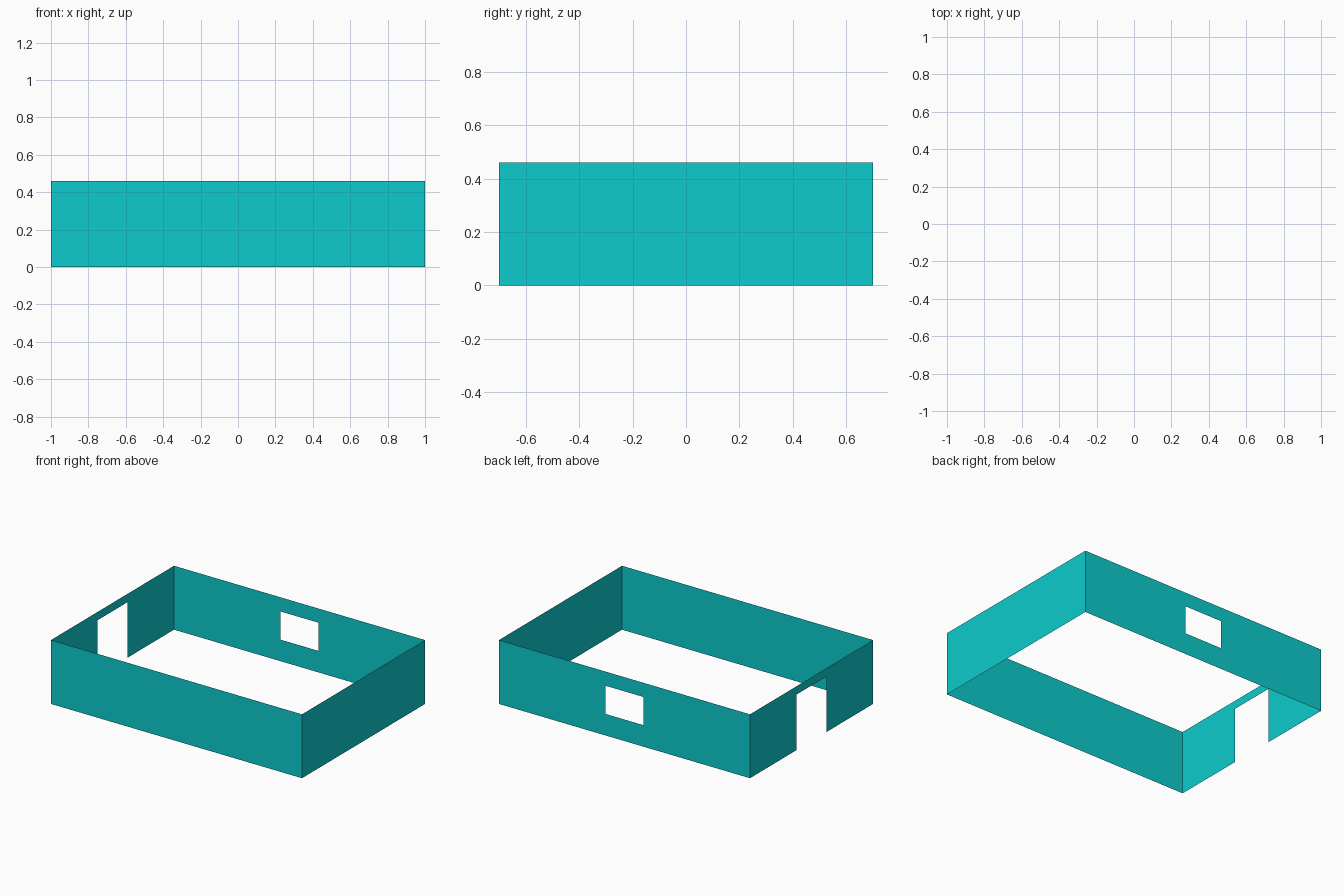
import bpy, bmesh
from mathutils import Vector

if "Cube" in bpy.data.objects:
    bpy.data.objects.remove(bpy.data.objects["Cube"])

HALF_X, HALF_Y, HEIGHT = 1.0, 0.7, 0.46

paint = bpy.data.materials.new("turquoise_paint")
paint.diffuse_color = (0.004, 0.6, 0.61, 1)
paint.use_nodes = True
paint.node_tree.nodes["Principled BSDF"].inputs["Base Color"].default_value = paint.diffuse_color


def wall(name, start, end, opening=None):
    """Thin wall from start to end (counter-clockwise), with an optional
    opening (u0, u1, z0, z1), u measured from the wall's middle."""
    a, b = Vector((*start, 0)), Vector((*end, 0))
    mid, along, half = (a + b) / 2, (b - a).normalized(), (b - a).length / 2
    us, zs = [-half, half], [0, HEIGHT]
    if opening:
        us = sorted({*us, *opening[:2]})
        zs = sorted({*zs, *opening[2:]})

    bm = bmesh.new()
    grid = [[bm.verts.new(mid + along * u + Vector((0, 0, z))) for z in zs] for u in us]
    for i in range(len(us) - 1):
        for j in range(len(zs) - 1):
            # leave out the cell of the opening
            if opening and us[i] == opening[0] and zs[j] == opening[2]:
                continue
            bm.faces.new((grid[i][j], grid[i + 1][j], grid[i + 1][j + 1], grid[i][j + 1]))
    mesh = bpy.data.meshes.new(name)
    bm.to_mesh(mesh)
    bm.free()
    mesh.materials.append(paint)
    bpy.context.collection.objects.link(bpy.data.objects.new(name, mesh))


# Four walls around the open rectangle
fl, fr = (-HALF_X, -HALF_Y), (HALF_X, -HALF_Y)
br, bl = (HALF_X, HALF_Y), (-HALF_X, HALF_Y)
wall("front_wall", fl, fr)
wall("right_wall", fr, br)
wall("back_wall_with_window", br, bl, (-0.15, 0.15, 0.155, 0.358))
wall("left_wall_with_doorway", bl, fl, (-0.17, 0.17, 0, 0.40))
